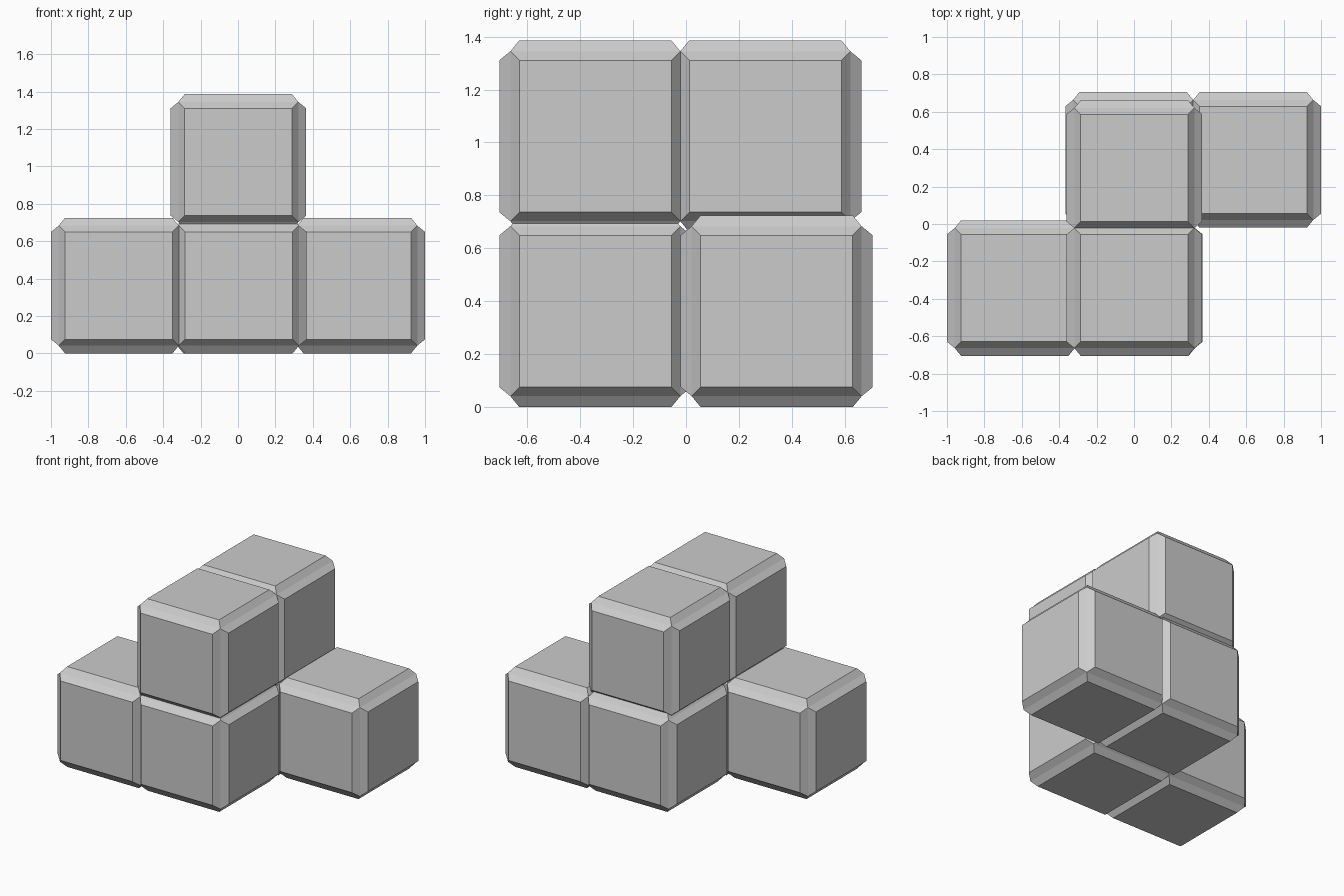
import bpy, bmesh
from mathutils import Matrix, Vector

if "Cube" in bpy.data.objects:
    bpy.data.objects.remove(bpy.data.objects["Cube"])

PITCH = 0.642            # spacing of the two cells in a block
HALF = 0.3625            # cell half size to the raised pad
PAD = 0.287              # half width of a raised pad


def double_block(name, axis, centre):
    """Two joined cubes, every outer face raised into a tapered pad."""
    step = Vector((0, 0, 0))
    step[axis] = PITCH / 2
    bm = bmesh.new()
    for side in (-1, 1):
        bmesh.ops.create_cube(bm, size=PITCH, matrix=Matrix.Translation(step * side))
    # open up the shared wall and weld the two cells
    inner = [f for f in bm.faces if abs(f.calc_center_median()[axis]) < 0.01]
    bmesh.ops.delete(bm, geom=inner, context='FACES_ONLY')
    bmesh.ops.remove_doubles(bm, verts=bm.verts[:], dist=0.001)
    bmesh.ops.recalc_face_normals(bm, faces=bm.faces[:])
    # raised pads
    bmesh.ops.inset_individual(bm, faces=bm.faces[:], thickness=PITCH / 2 - PAD,
                               depth=HALF - PITCH / 2, use_even_offset=True)
    mesh = bpy.data.meshes.new(name)
    bm.to_mesh(mesh)
    bm.free()
    obj = bpy.data.objects.new(name, mesh)
    obj.location = centre
    bpy.context.collection.objects.link(obj)


# Lower blocks lie along x, staggered; the upper block bridges them along y
off = 1 - HALF - PITCH / 2
double_block("lower_front_block", 0, (-off, -0.3425, HALF))
double_block("lower_back_block", 0, (off, 0.3425, HALF))
double_block("upper_block", 1, (0.002, -0.3425 + PITCH / 2, 1.0235))
